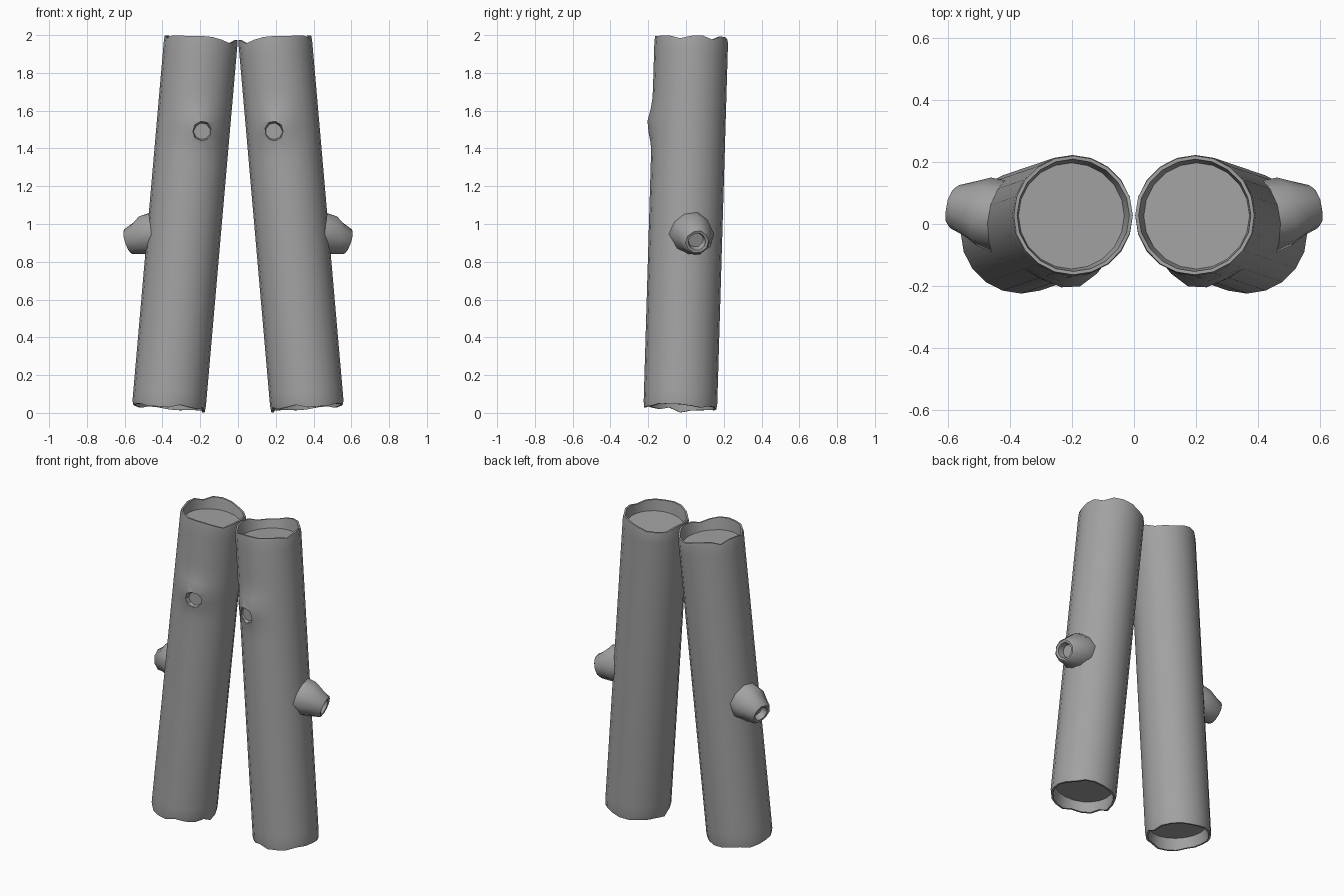
import bpy, bmesh, math, random
from mathutils import Vector

if "Cube" in bpy.data.objects:
    bpy.data.objects.remove(bpy.data.objects["Cube"])

random.seed(4)
BOTTOM, TOP = Vector((0.366, -0.03, 0.03)), Vector((0.196, 0.028, 1.98))
RADIUS, INNER, SIDES, RINGS = 0.195, 0.175, 20, 32

bark = bpy.data.materials.new("grey bark")
bark.diffuse_color = (0.36, 0.36, 0.36, 1)
bark.use_nodes = True
bark.node_tree.nodes["Principled BSDF"].inputs["Base Color"].default_value = bark.diffuse_color


def frame(axis):
    """Two unit vectors across an axis."""
    u = Vector((1, 0, 0)) if abs(axis.x) < 0.7 else Vector((0, 1, 0))
    u = (u - axis * u.dot(axis)).normalized()
    return u, axis.cross(u)


def loft(name, rings):
    """Closed skin through rings of points, capped at both ends."""
    bm = bmesh.new()
    loops = [[bm.verts.new(p) for p in ring] for ring in rings]
    n = len(loops[0])
    for a, b in zip(loops, loops[1:]):
        for i in range(n):
            j = (i + 1) % n
            bm.faces.new((a[i], a[j], b[j], b[i]))
    bm.faces.new(loops[0][::-1])
    bm.faces.new(loops[-1])
    bmesh.ops.recalc_face_normals(bm, faces=bm.faces)
    mesh = bpy.data.meshes.new(name)
    bm.to_mesh(mesh)
    bm.free()
    mesh.materials.append(bark)
    obj = bpy.data.objects.new(name, mesh)
    bpy.context.collection.objects.link(obj)
    return obj


def smooth(obj, angle):
    bpy.ops.object.select_all(action='DESELECT')
    obj.select_set(True)
    bpy.context.view_layer.objects.active = obj
    bpy.ops.object.shade_smooth_by_angle(angle=math.radians(angle))


def circle(centre, axis, r, n, jag=None, wobble=0.0):
    u, v = frame(axis)
    pts = []
    for i in range(n):
        a = 2 * math.pi * i / n
        rr = r * (1 + random.uniform(-wobble, wobble))
        pts.append(centre + (u * math.cos(a) + v * math.sin(a)) * rr
                   + axis * (jag[i] if jag else 0))
    return pts


# Hollow log: recessed end caps, broken rims, long wall
axis = (TOP - BOTTOM).normalized()
KNOT = Vector((0.19, -0.19, 1.53))


def log_ring(t, r, jag=None):
    pts = circle(BOTTOM.lerp(TOP, t), axis, r, SIDES, jag)
    for p in pts:                      # swelling around the knot hole
        if r == RADIUS and p.y < 0:
            d = ((p.x - KNOT.x) / 0.09) ** 2 + ((p.z - KNOT.z) / 0.075) ** 2
            p.y -= 0.032 * math.exp(-d)
    return pts


top_jag = [random.choice((-0.014, 0.0, 0.004, 0.008, 0.01)) for _ in range(SIDES)]
low_jag = [random.choice((-0.012, -0.006, 0.0, 0.004, 0.012)) for _ in range(SIDES)]
rings = [log_ring(0.035, INNER - 0.004), log_ring(0.0, INNER + 0.004, low_jag),
         log_ring(0.0, RADIUS - 0.004, low_jag)]
rings += [log_ring(0.012 + 0.976 * i / RINGS, RADIUS) for i in range(RINGS + 1)]
rings += [log_ring(1.0, RADIUS - 0.003, top_jag), log_ring(1.0, INNER + 0.006, top_jag),
          log_ring(0.966, INNER - 0.004)]
log = loft("log", rings)
smooth(log, 40)

# Knot hole, a shallow funnel cut into the front
out = Vector((-0.1, -1, 0)).normalized()
mouth = Vector((0.19, -0.17, 1.49))
cutter = loft("knot_hole_cutter", [circle(mouth + out * d, out, r, 9, wobble=0.05)
                                   for d, r in ((-0.005, 0.044), (0.03, 0.054), (0.09, 0.066))])
cutter.hide_render = True
cutter.hide_viewport = True
cut = log.modifiers.new("knot hole", 'BOOLEAN')
cut.operation, cut.solver, cut.object = 'DIFFERENCE', 'EXACT', cutter

# Broken branch stub on the outer side, with a hollow tip
root, tip = Vector((0.43, 0.025, 0.955)), Vector((0.585, 0.06, 0.905))
lean = (tip - root).normalized()
profile = ((0.0, 0.115), (0.35, 0.112), (0.65, 0.09), (0.95, 0.072),
           (1.0, 0.062), (0.98, 0.047), (0.75, 0.04))
stub = loft("branch_stub", [circle(root.lerp(tip, t), lean, r, 10, wobble=0.05)
                            for t, r in profile])
smooth(stub, 45)

# Second log and stub mirrored across x
for obj in (log, stub):
    obj.modifiers.new("mirror", 'MIRROR').use_axis = (True, False, False)
